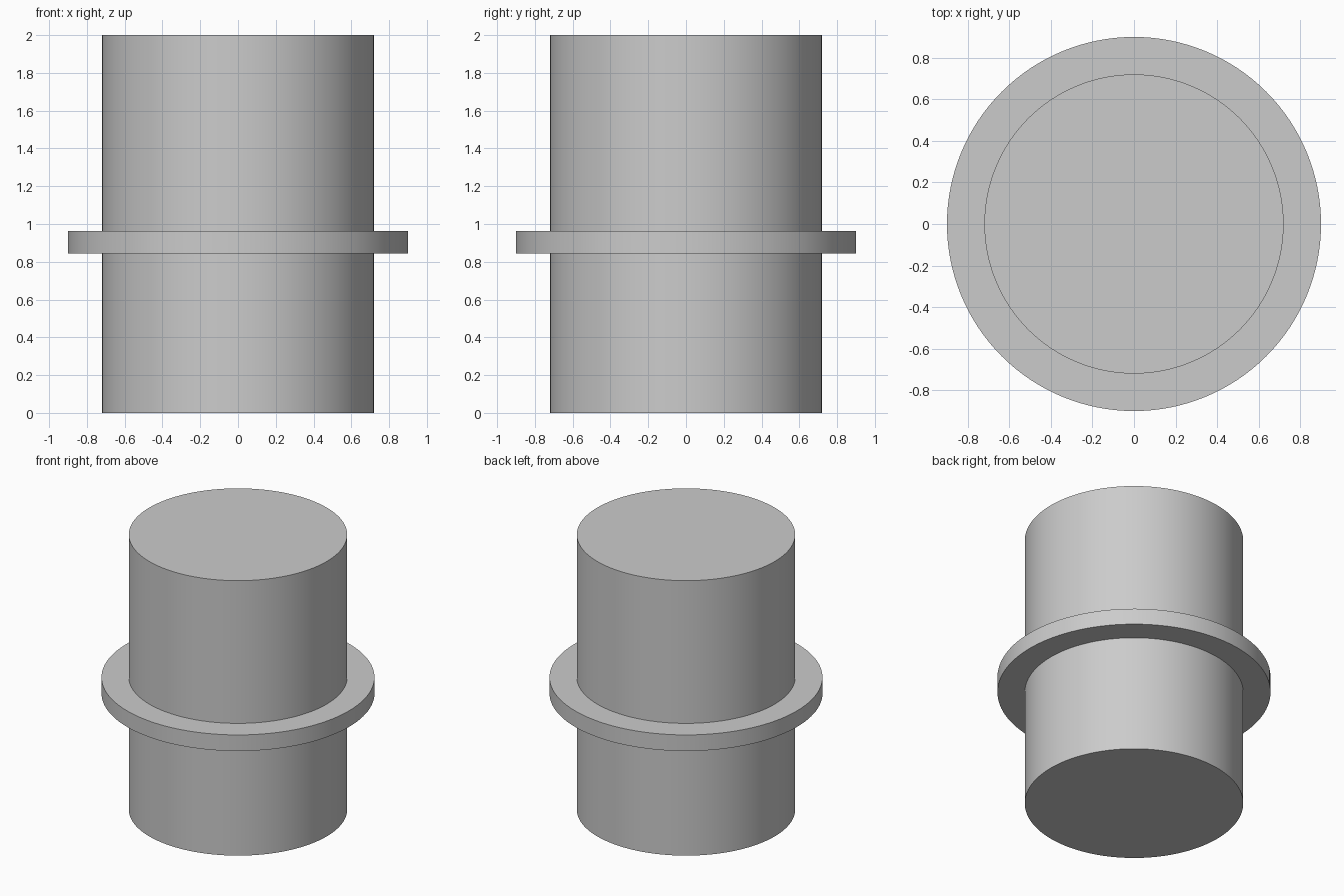
import bpy
import bmesh
import math

cube = bpy.data.objects.get("Cube")
if cube:
    bpy.data.objects.remove(cube, do_unlink=True)

SEGMENTS = 128
BODY_RADIUS, COLLAR_RADIUS = 0.72, 0.9
HEIGHT, COLLAR_BOTTOM, COLLAR_TOP = 2.0, 0.845, 0.962

# Plain grey finish
grey = bpy.data.materials.new("plain_grey")
grey.use_nodes = True
colour = (0.6, 0.6, 0.6, 1.0)
grey.diffuse_color = colour
grey.node_tree.nodes["Principled BSDF"].inputs["Base Color"].default_value = colour


def lathe(name, profile, material):
    """Turn a (radius, height) profile into one closed solid with flat end caps."""
    bm = bmesh.new()
    rings = []
    for radius, z in profile:
        ring = bmesh.ops.create_circle(bm, segments=SEGMENTS, radius=radius)["verts"]
        bmesh.ops.translate(bm, verts=ring, vec=(0, 0, z))
        rings.append(ring)
    for low, high in zip(rings, rings[1:]):
        for i in range(SEGMENTS):
            j = (i + 1) % SEGMENTS
            bm.faces.new((low[i], low[j], high[j], high[i]))
    bm.faces.new(rings[0])
    bm.faces.new(rings[-1])
    bmesh.ops.recalc_face_normals(bm, faces=bm.faces)
    mesh = bpy.data.meshes.new(name)
    bm.to_mesh(mesh)
    bm.free()
    mesh.materials.append(material)
    obj = bpy.data.objects.new(name, mesh)
    bpy.context.collection.objects.link(obj)

    # Smooth round sides, sharp rims
    bpy.ops.object.select_all(action="DESELECT")
    obj.select_set(True)
    bpy.context.view_layer.objects.active = obj
    bpy.ops.object.shade_smooth_by_angle(angle=math.radians(30))
    return obj


# Cylinder with a flat collar just below mid height
lathe("collared_cylinder", [
    (BODY_RADIUS, 0),
    (BODY_RADIUS, COLLAR_BOTTOM),
    (COLLAR_RADIUS, COLLAR_BOTTOM),
    (COLLAR_RADIUS, COLLAR_TOP),
    (BODY_RADIUS, COLLAR_TOP),
    (BODY_RADIUS, HEIGHT),
], grey)
